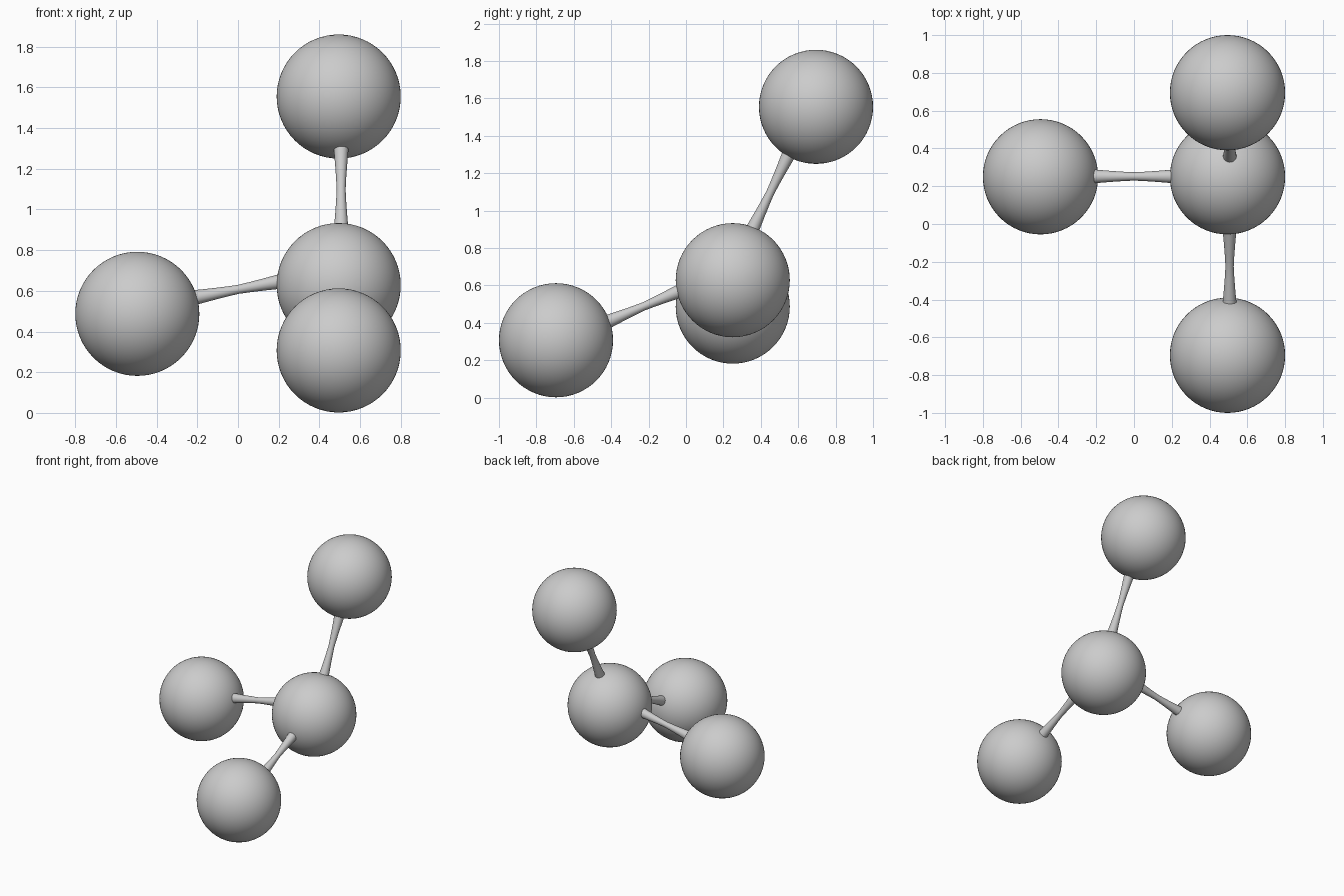
import bpy, bmesh, math
from mathutils import Vector

if "Cube" in bpy.data.objects:
    bpy.data.objects.remove(bpy.data.objects["Cube"])

BALL_R = 0.305
BOND_MID, BOND_END = 0.022, 0.04
SIDES, RINGS = 24, 8


def ball(name, centre):
    bpy.ops.mesh.primitive_uv_sphere_add(segments=64, ring_count=32,
                                         radius=BALL_R, location=centre)
    ob = bpy.context.object
    ob.name = name
    bpy.ops.object.shade_smooth()


def bond(name, a, b):
    """Waisted rod from a to b, thinnest halfway."""
    a, b = Vector(a), Vector(b)
    rot = (b - a).to_track_quat('Z', 'Y')
    bm = bmesh.new()
    rings = []
    for i in range(RINGS + 1):
        t = i / RINGS
        r = BOND_MID + (BOND_END - BOND_MID) * abs(2 * t - 1) ** 1.3
        rings.append([bm.verts.new(a.lerp(b, t) + rot @ Vector(
            (r * math.cos(2 * math.pi * k / SIDES),
             r * math.sin(2 * math.pi * k / SIDES), 0)))
            for k in range(SIDES)])
    for lo, hi in zip(rings, rings[1:]):
        for k in range(SIDES):
            n = (k + 1) % SIDES
            bm.faces.new((lo[k], lo[n], hi[n], hi[k]))
    bm.faces.new(rings[0][::-1])
    bm.faces.new(rings[-1])
    me = bpy.data.meshes.new(name)
    bm.to_mesh(me)
    bm.free()
    ob = bpy.data.objects.new(name, me)
    bpy.context.collection.objects.link(ob)
    bpy.ops.object.select_all(action='DESELECT')
    bpy.context.view_layer.objects.active = ob
    ob.select_set(True)
    bpy.ops.object.shade_smooth_by_angle(angle=math.radians(40))


# Atoms
ball("centre_ball", (0.495, 0.25, 0.628))
ball("upper_ball", (0.495, 0.695, 1.555))
ball("front_ball", (0.495, -0.695, 0.307))
ball("left_ball", (-0.495, 0.25, 0.487))

# Connecting rods, ends buried just inside the balls
bond("left_rod", (-0.25, 0.252, 0.56), (0.25, 0.252, 0.654))
bond("front_rod", (0.506, -0.45, 0.393), (0.506, 0.0, 0.584))
bond("upper_rod", (0.507, 0.336, 0.86), (0.507, 0.566, 1.335))
